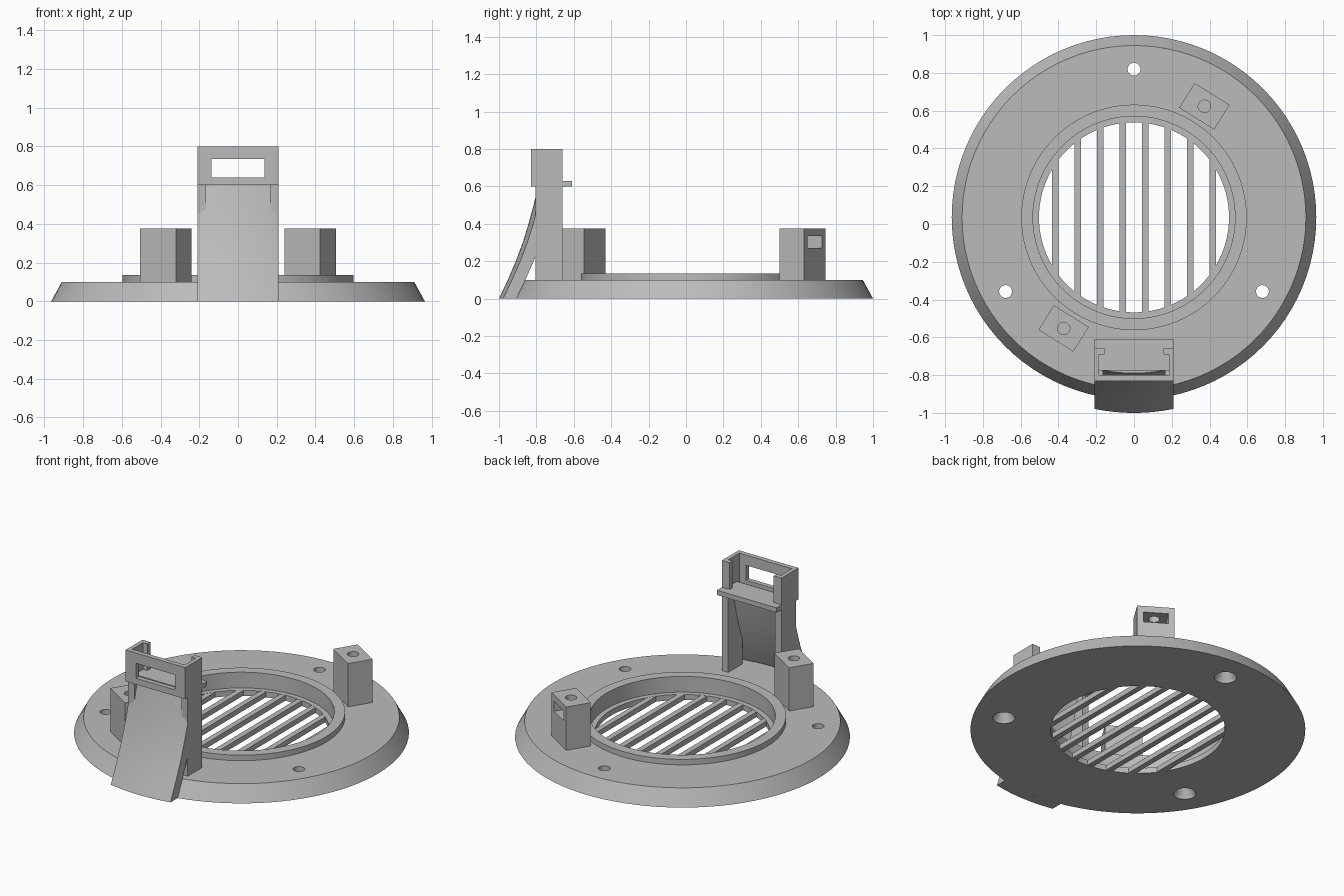
import bpy, bmesh, math
from mathutils import Matrix, Vector

if "Cube" in bpy.data.objects:
    bpy.data.objects.remove(bpy.data.objects["Cube"], do_unlink=True)

CY = 0.035            # disc centre on y
SEGS = 96

grey = bpy.data.materials.new("light_grey_plastic")
grey.use_nodes = True
COLOR = (0.5, 0.5, 0.5, 1)
grey.diffuse_color = COLOR
grey.node_tree.nodes["Principled BSDF"].inputs["Base Color"].default_value = COLOR


def finish(name, bm, smooth=False):
    bmesh.ops.recalc_face_normals(bm, faces=bm.faces)
    me = bpy.data.meshes.new(name)
    bm.to_mesh(me)
    bm.free()
    me.materials.append(grey)
    ob = bpy.data.objects.new(name, me)
    bpy.context.collection.objects.link(ob)
    if smooth:
        shade(ob)
    return ob


def shade(ob):
    bpy.ops.object.select_all(action="DESELECT")
    ob.select_set(True)
    bpy.context.view_layer.objects.active = ob
    bpy.ops.object.shade_smooth_by_angle(angle=math.radians(30))


def box(name, x, y, z, frame=Matrix()):
    """Box from (min, max) pairs, placed by a frame matrix."""
    bm = bmesh.new()
    bmesh.ops.create_cube(bm, size=1)
    for v in bm.verts:
        v.co = frame @ Vector([(a + b) / 2 + c * (b - a)
                               for (a, b), c in zip((x, y, z), v.co)])
    return finish(name, bm)


def loft(name, rings, close, smooth=True):
    """Join closed rings of points; cap the ends unless the loop is closed."""
    bm = bmesh.new()
    vs = [[bm.verts.new(p) for p in ring] for ring in rings]
    n = len(vs[0])
    for i in range(len(vs) if close else len(vs) - 1):
        a, b = vs[i], vs[(i + 1) % len(vs)]
        for j in range(n):
            k = (j + 1) % n
            bm.faces.new((a[j], a[k], b[k], b[j]))
    if not close:
        bm.faces.new(vs[0])
        bm.faces.new(vs[-1])
    return finish(name, bm, smooth)


def post(name, cx, cy, levels):
    """Round solid through (radius, z) levels."""
    turns = [math.tau * i / 32 for i in range(32)]
    return loft(name, [[(cx + r * math.cos(t), cy + r * math.sin(t), z) for t in turns]
                       for r, z in levels], False)


def cut(ob, cutters):
    """Subtract the cutters and remove them."""
    for c in cutters:
        c.hide_render = True
        mod = ob.modifiers.new("cut", "BOOLEAN")
        mod.operation = "DIFFERENCE"
        mod.solver = "EXACT"
        mod.object = c
    dg = bpy.context.evaluated_depsgraph_get()
    dg.update()
    me = bpy.data.meshes.new_from_object(ob.evaluated_get(dg))
    ob.modifiers.clear()
    ob.data = me
    for c in cutters:
        bpy.data.objects.remove(c, do_unlink=True)
    shade(ob)


# Base disc with sloped rim, raised collar and recessed ledge
R_OPEN, Z_LEDGE, Z_TOP = 0.503, 0.035, 0.10
profile = [(R_OPEN, 0), (0.965, 0), (0.91, Z_TOP), (0.597, Z_TOP), (0.597, 0.135),
           (0.535, 0.135), (0.535, Z_LEDGE), (R_OPEN, Z_LEDGE)]
disc = loft("base_disc", [[(r * math.cos(t), CY + r * math.sin(t), z) for r, z in profile]
                          for t in (math.tau * i / SEGS for i in range(SEGS))], True)

# Countersunk screw holes
holes = []
for deg in (90, 210, 330):
    a = math.radians(deg)
    holes.append(post("screw_cutter", 0.785 * math.cos(a), CY + 0.785 * math.sin(a),
                      [(0.064, -0.01), (0.064, 0.01), (0.034, 0.06), (0.034, 0.2)]))
cut(disc, holes)

# Grille bars
for i in range(8):
    x = (i - 3.5) * 0.119
    half = math.sqrt(0.515 ** 2 - x * x)
    box(f"grille_bar_{i + 1}", (x - 0.0175, x + 0.0175), (CY - half, CY + half),
        (0.001, Z_LEDGE - 0.001))

# Two screw blocks, each with a nut slot facing outward
for name, turn in (("back_screw_block", 0), ("front_screw_block", math.pi)):
    frame = (Matrix.Translation((0, CY, 0)) @ Matrix.Rotation(turn, 4, "Z")
             @ Matrix.Translation((0.3725, 0.588, 0))
             @ Matrix.Rotation(math.radians(-32), 4, "Z"))
    block = box(name, (-0.109, 0.109), (-0.077, 0.077), (Z_TOP - 0.002, 0.375), frame)
    slot = box("slot_cutter", (-0.073, 0.073), (-0.045, 0.1), (0.27, 0.335), frame)
    c = frame.translation
    bore = post("bore_cutter", c.x, c.y, [(0.033, 0.18), (0.033, 0.4)])
    cut(block, [slot, bore])

# Clip tower: side columns, catch floor and head
W = 0.21
for side, s in (("left", 1), ("right", -1)):
    def span(a, b):
        return (min(s * a, s * b), max(s * a, s * b))
    box(f"{side}_column", span(0.165, W), (-0.805, -0.66), (Z_TOP - 0.002, 0.60))
    box(f"{side}_head_wall", span(0.185, W), (-0.802, -0.66), (0.60, 0.80))
    box(f"{side}_head_lip", span(0.155, 0.186), (-0.69, -0.66), (0.62, 0.80))
box("catch_floor", (-W, W), (-0.775, -0.61), (0.60, 0.63))
head = box("head_front_wall", (-W, W), (-0.83, -0.80), (0.60, 0.80))
cut(head, [box("window_cutter", (-0.138, 0.138), (-0.9, -0.7), (0.64, 0.735))])

# Flared skin, curved around the disc axis
outer = [(1.035, 0), (0.988, 0.1), (0.945, 0.2), (0.908, 0.3), (0.877, 0.4),
         (0.85, 0.5), (0.825, 0.605)]
thickness = 0.07
skin = outer + [(r - thickness, z) for r, z in reversed(outer)]
loft("flared_skin", [[(x, CY - math.sqrt(r * r - x * x), z) for r, z in skin]
                     for x in (W * (i / 8 - 1) for i in range(17))], False)
